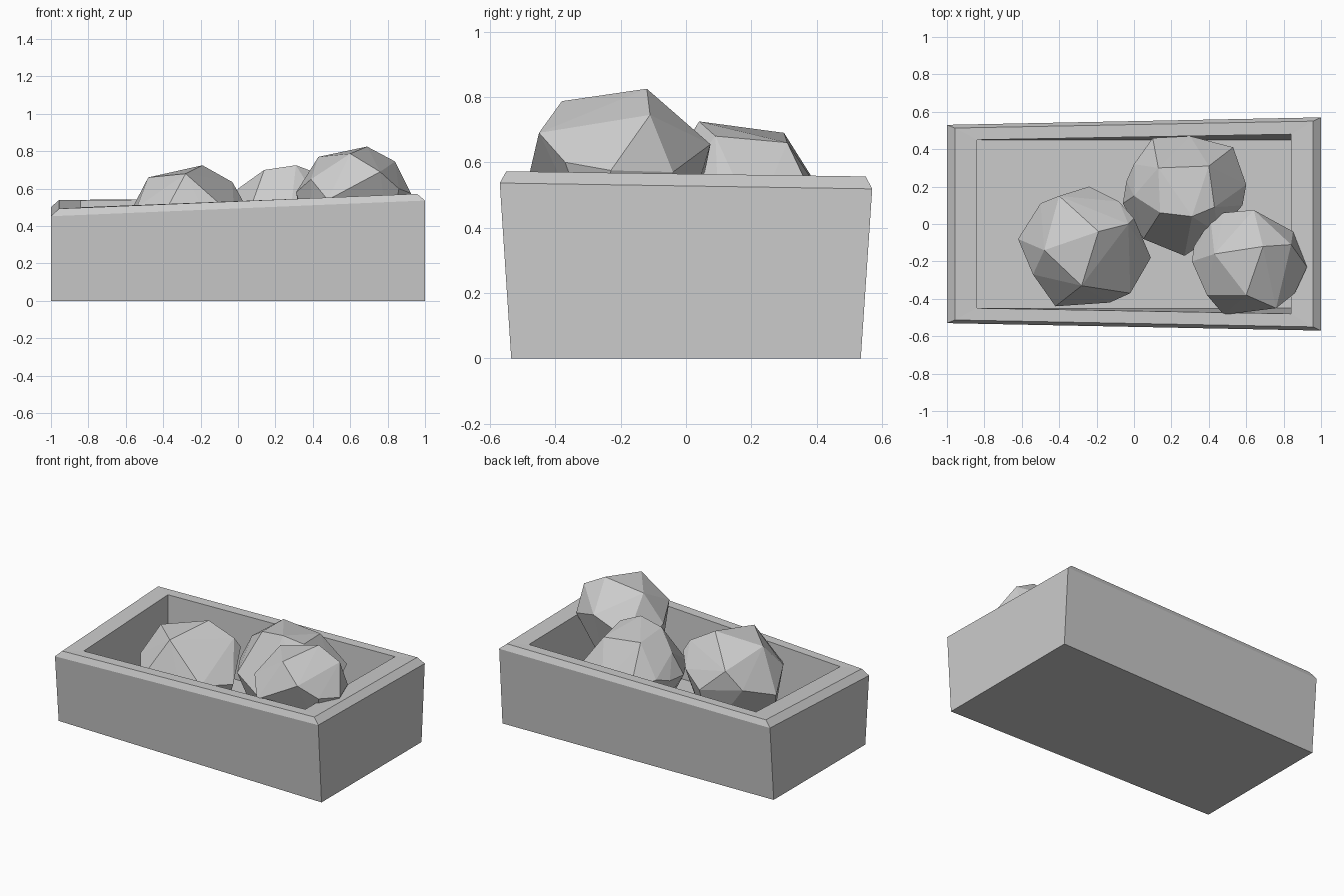
import bpy, bmesh
from mathutils import Vector


def finish(name, bm):
    bmesh.ops.recalc_face_normals(bm, faces=bm.faces)
    mesh = bpy.data.meshes.new(name)
    bm.to_mesh(mesh)
    bm.free()
    obj = bpy.data.objects.new(name, mesh)
    bpy.context.collection.objects.link(obj)
    return obj


def top_z(x, y):
    # slightly warped rim plane, interpolated between its four corners
    u, v = (x + 1) / 2, (y + 0.54) / 1.08
    front = 0.49 + u * (0.574 - 0.49)
    back = 0.54 + u * (0.557 - 0.54)
    return front + v * (back - front)


def ring(x, yl, yr, height):
    corners = [(-x, -yl), (x, -yr), (x, yr), (-x, yl)]
    return [(a, b, height(a, b)) for a, b in corners]


# trough: outer walls, bevelled lip, flat rim, cavity walls and floor
rings = [
    ring(1.0, 0.49, 0.535, lambda x, y: 0.0),
    ring(1.0, 0.53, 0.57, lambda x, y: top_z(x, y) - 0.038),
    ring(0.957, 0.513, 0.55, top_z),
    ring(0.84, 0.45, 0.48, top_z),
    ring(0.84, 0.45, 0.45, lambda x, y: 0.1),
]
bm = bmesh.new()
loops = [[bm.verts.new(p) for p in r] for r in rings]
for a, b in zip(loops, loops[1:]):
    for i in range(4):
        j = (i + 1) % 4
        bm.faces.new((a[i], a[j], b[j], b[i]))
bm.faces.new(loops[0])
bm.faces.new(loops[-1])
finish("trough", bm)


def rock(name, centre, crown, girth):
    # faceted boulder: hull of crown, girth and the crown reflected below
    c = Vector(centre)
    pts = [Vector(p) for p in crown]
    pts += [2 * c - p for p in pts]
    pts += [Vector(p) for p in girth]
    bm = bmesh.new()
    for p in pts:
        bm.verts.new(p)
    out = bmesh.ops.convex_hull(bm, input=bm.verts)
    loose = {g for g in out["geom_interior"] + out["geom_unused"]
             if isinstance(g, bmesh.types.BMVert)}
    bmesh.ops.delete(bm, geom=list(loose), context='VERTS')
    return finish(name, bm)


rock("left_rock", (-0.26, -0.12, 0.39),
     [(-0.19, -0.04, 0.725), (-0.48, -0.14, 0.66), (-0.28, -0.33, 0.68),
      (-0.03, 0.0, 0.635), (-0.40, 0.15, 0.58)],
     [(-0.62, -0.08, 0.39), (-0.50, 0.11, 0.46), (-0.24, 0.20, 0.43),
      (-0.08, 0.12, 0.5), (0.0, 0.03, 0.57), (0.09, -0.18, 0.42),
      (-0.02, -0.37, 0.45), (-0.13, -0.42, 0.36), (-0.42, -0.44, 0.42),
      (-0.54, -0.27, 0.5)])

rock("back_rock", (0.28, 0.15, 0.39),
     [(0.31, 0.04, 0.725), (0.13, 0.30, 0.69), (0.43, 0.09, 0.68),
      (0.14, 0.06, 0.70), (0.40, 0.31, 0.66)],
     [(-0.04, 0.23, 0.45), (0.0, 0.32, 0.48), (0.10, 0.46, 0.42),
      (0.30, 0.47, 0.42), (0.53, 0.41, 0.45), (0.60, 0.21, 0.42),
      (0.58, 0.10, 0.45), (0.45, -0.05, 0.50), (0.27, -0.17, 0.38),
      (0.05, -0.08, 0.45), (-0.06, 0.11, 0.45), (0.0, 0.15, 0.60)])

rock("right_rock", (0.62, -0.21, 0.53),
     [(0.69, -0.12, 0.825), (0.43, -0.16, 0.77), (0.60, -0.38, 0.787),
      (0.84, -0.11, 0.745)],
     [(0.32, -0.12, 0.53), (0.41, 0.02, 0.58), (0.48, 0.06, 0.58),
      (0.64, 0.075, 0.655), (0.85, -0.04, 0.57), (0.925, -0.23, 0.575),
      (0.86, -0.37, 0.6), (0.76, -0.45, 0.69), (0.48, -0.485, 0.54),
      (0.39, -0.38, 0.65), (0.31, -0.20, 0.58)])
